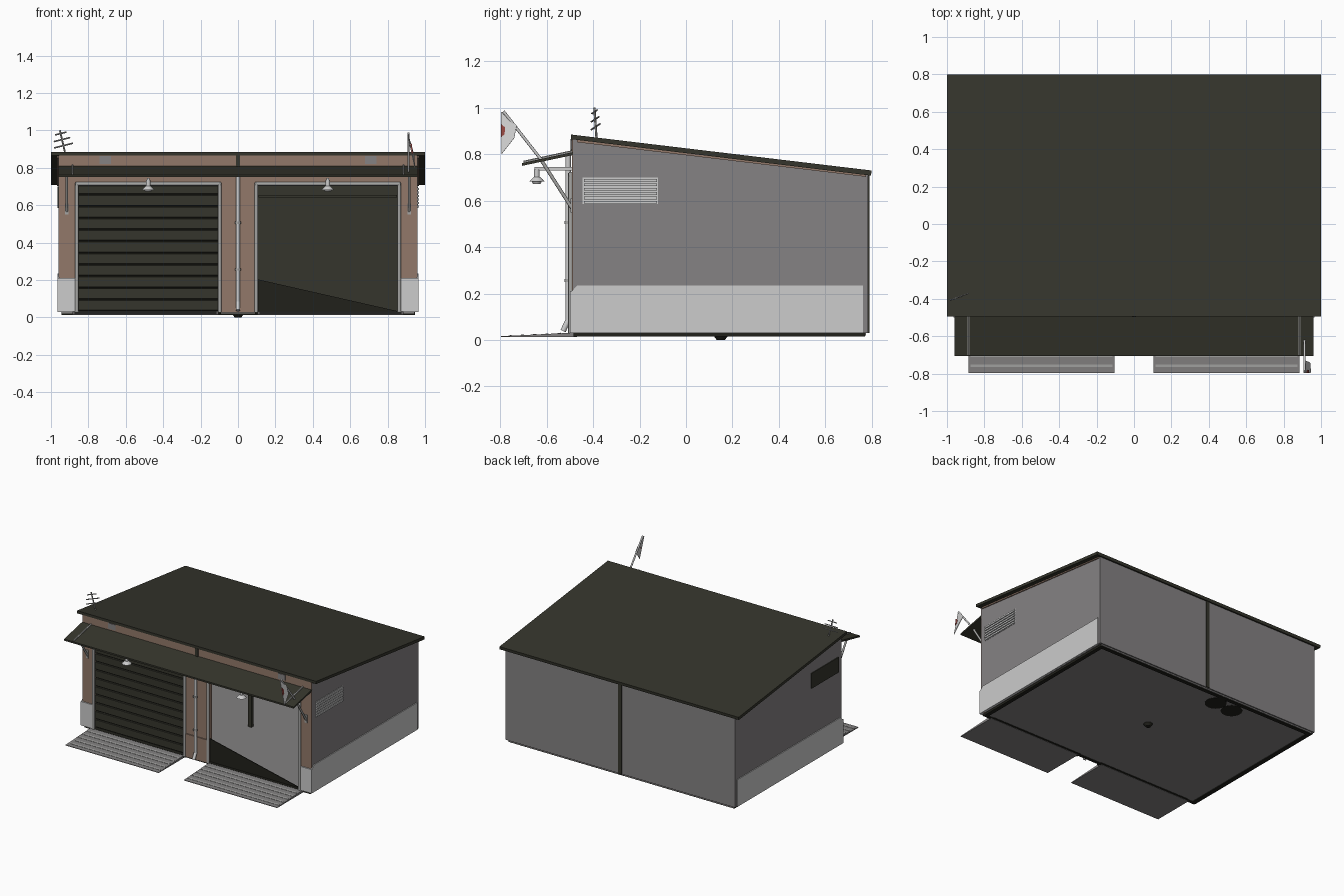
import bpy, bmesh, math
from mathutils import Vector

if "Cube" in bpy.data.objects:
    bpy.data.objects.remove(bpy.data.objects["Cube"])


def material(name, r, g, b):
    lin = lambda c: ((c / 255 + 0.055) / 1.055) ** 2.4 if c > 10 else c / 255 / 12.92
    m = bpy.data.materials.new(name)
    m.diffuse_color = (lin(r), lin(g), lin(b), 1)
    m.use_nodes = True
    m.node_tree.nodes["Principled BSDF"].inputs["Base Color"].default_value = m.diffuse_color
    return m


OLIVE = material("dark olive", 53, 53, 44)
BLACK = material("soot black", 33, 33, 27)
GREY = material("wall grey", 133, 130, 131)
CONCRETE = material("floor concrete", 130, 128, 128)
LIGHT = material("pale plaster", 204, 204, 204)
BROWN = material("brick brown", 146, 121, 106)
METAL = material("metal grey", 165, 165, 163)
RED = material("faded red", 150, 70, 65)


def finish(bm, name, mat):
    bmesh.ops.recalc_face_normals(bm, faces=bm.faces)
    me = bpy.data.meshes.new(name)
    bm.to_mesh(me)
    bm.free()
    me.materials.append(mat)
    ob = bpy.data.objects.new(name, me)
    bpy.context.collection.objects.link(ob)
    return ob


def box(name, x0, x1, y0, y1, z0, z1, mat):
    bm = bmesh.new()
    bmesh.ops.create_cube(bm, size=1)
    for v in bm.verts:
        v.co = ((x0 + x1) / 2 + v.co.x * (x1 - x0), (y0 + y1) / 2 + v.co.y * (y1 - y0),
                (z0 + z1) / 2 + v.co.z * (z1 - z0))
    return finish(bm, name, mat)


def prism(name, pts, x0, x1, mat):
    """Extrude a (y, z) profile along x."""
    bm = bmesh.new()
    f = bm.faces.new([bm.verts.new((x0, y, z)) for y, z in pts])
    r = bmesh.ops.extrude_face_region(bm, geom=[f])
    for v in r["geom"]:
        if isinstance(v, bmesh.types.BMVert):
            v.co.x = x1
    return finish(bm, name, mat)


def rod(name, a, b, r, mat, r2=None, n=10):
    a, b = Vector(a), Vector(b)
    d = b - a
    bm = bmesh.new()
    bmesh.ops.create_cone(bm, cap_ends=True, segments=n, radius1=r,
                          radius2=r if r2 is None else r2, depth=d.length)
    q = d.to_track_quat('Z', 'Y')
    for v in bm.verts:
        v.co = q @ v.co + (a + b) / 2
    ob = finish(bm, name, mat)
    for p in ob.data.polygons:
        p.use_smooth = len(p.vertices) == 4 and n > 6
    return ob


def roof_z(y):  # top of the sloping roof
    return 0.885 - (y + 0.495) * 0.155 / 1.295


# roof slab and brown soffit boards
prism("roof", [(-.495, .885), (.8, .73), (.797, .708), (-.495, .865)], -1, 1, OLIVE)
for s in (-1, 1):
    x = sorted((s * .93, s * .968))
    prism("soffit_board", [(-.47, roof_z(-.47) - .02), (.775, roof_z(.775) - .02),
                           (.775, roof_z(.775) - .03), (-.47, roof_z(-.47) - .03)], *x, BROWN)

# floor slab, base rim and drain
box("floor", -.94, .94, -.485, .775, .02, .03, CONCRETE)
for s in (-1, 1):
    box("base_rim_side", *sorted((s * .915, s * .945)), -.475, .772, .014, .032, BLACK)
box("base_rim_back", -.945, .945, .745, .772, .014, .032, BLACK)
box("base_rim_front", -.945, .945, -.485, -.465, .014, .032, BLACK)
rod("floor_drain", (0, .15, 0), (0, .15, .022), .018, BLACK, .034, 12)

# side walls, plinths and vents
for s in (-1, 1):
    x = sorted((s * .93, s * .96))
    prism("side_wall", [(-.487, .03), (.783, .03), (.783, roof_z(.783) - .02),
                        (-.487, roof_z(-.487) - .02)], *x, GREY)
    prism("side_plinth", [(-.495, .03), (.762, .03), (.762, .235), (-.468, .235), (-.495, .208)],
          *sorted((s * .95, s * .966)), LIGHT)
    box("front_plinth", *sorted((s * .868, s * .966)), -.5, -.47, .03, .21, LIGHT)
    # front outer pier and small air plate
    box("outer_pier", *sorted((s * .86, s * .958)), -.491, -.455, .03, .866, BROWN)
    box("air_plate", *sorted((s * .68, s * .74)), -.495, -.488, .82, .862, GREY)
box("left_vent_panel", -.966, -.955, -.445, -.12, .585, .70, OLIVE)
box("right_vent_back", .955, .962, -.445, -.12, .585, .70, LIGHT)
for i in range(6):
    z = .587 + i * .0188
    prism("vent_slat", [(-.44, z), (-.125, z), (-.125, z + .012), (-.44, z + .012)], .958, .969, LIGHT)

# back wall with outer seam strip and dark inner lining
box("back_wall", -.955, .955, .755, .784, .03, .712, GREY)
box("back_strip", -.014, .014, .78, .79, .03, .712, OLIVE)
box("back_lining", -.93, .93, .749, .756, .031, .71, OLIVE)

# front wall: centre pier, lintel and joint strip
box("centre_pier", -.1, .1, -.491, -.455, .03, .72, BROWN)
box("centre_plinth", -.092, .092, -.499, -.48, .025, .2, BROWN)
box("lintel", -.93, .93, -.491, -.455, .715, .866, BROWN)
box("joint_strip", -.012, .012, -.497, -.488, .80, .866, OLIVE)

# door frames
for s in (-1, 1):
    for xa in (.098, .862):
        rod("frame_post", (s * xa, -.497, .03), (s * xa, -.497, .72), .0105, METAL)
    rod("frame_head", (s * .09, -.497, .714), (s * .87, -.497, .714), .0105, METAL)
    box("door_sill", *sorted((s * .09, s * .87)), -.5, -.46, .018, .032, BLACK)

# closed left door made of slats
box("left_door", -.87, -.09, -.468, -.455, .03, .72, BLACK)
n = 11
for i in range(n):
    z0, h = .032, .685 / n
    z = z0 + i * h
    prism("door_slat", [(-.466, z + .004), (-.477, z + .007), (-.477, z + h - .003), (-.466, z + h)],
          -.862, -.1, OLIVE)

# open right door: stowed overhead panel and the sagging sheet at the threshold
box("stowed_door", .11, .85, -.44, .18, .64, .655, OLIVE)
bm = bmesh.new()
f = bm.faces.new([bm.verts.new(c) for c in ((.1, -.478, .03), (.87, -.478, .03), (.1, -.478, .205))])
r = bmesh.ops.extrude_face_region(bm, geom=[f])
for v in r["geom"]:
    if isinstance(v, bmesh.types.BMVert):
        v.co.y += .006
finish(bm, "torn_door_sheet", BLACK)

# interior post and tyre stacks
box("inner_post", -.014, .014, .14, .168, .03, roof_z(.16) - .02, OLIVE)
for x, y in ((-.17, .67), (-.32, .66)):
    for i in range(3):
        rod("tyre", (x, y, .018 + i * .046), (x, y, .06 + i * .046), .075, BLACK, n=20)

# entry ramps with raised treads
for s in (-1, 1):
    x = sorted((s * .105, s * .885))
    prism("ramp", [(-.797, .012), (-.47, .012), (-.47, .032), (-.797, .016)], *x, CONCRETE)
    for i in range(5):
        y = -.765 + i * .053
        z = .016 + (y + .797) * .016 / .327
        prism("ramp_tread", [(y, z - .002), (y + .014, z - .002), (y + .014, z + .003), (y, z + .002)],
              x[0] + .01, x[1] - .01, METAL)

# canopy with ribs and wall struts
prism("canopy", [(-.707, .762), (-.485, .81), (-.485, .797), (-.707, .75)], -.96, .96, OLIVE)
for s in (-1, 1):
    rod("canopy_rib", (s * .885, -.70, .766), (s * .885, -.487, .812), .006, METAL, n=6)
    rod("canopy_strut", (s * .915, -.49, .565), (s * .915, -.622, .772), .0075, METAL)
    box("strut_plate", *sorted((s * .905, s * .925)), -.497, -.488, .55, .61, METAL)

# lamps on arms
for s in (-1, 1):
    x = s * .48
    box("lamp_arm", x - .007, x + .007, -.652, -.49, .73, .745, LIGHT)
    rod("lamp_stem", (x, -.643, .735), (x, -.643, .70), .012, LIGHT)
    rod("lamp_shade", (x, -.643, .682), (x, -.643, .703), .034, LIGHT, .013, 16)
    rod("lamp_bulb", (x, -.643, .672), (x, -.643, .684), .016, LIGHT, .022, 12)

# rain pipe at the centre with a kicked-out foot
rod("rain_pipe", (0, -.508, .80), (0, -.508, .085), .012, LIGHT)
rod("rain_pipe_foot", (0, -.505, .09), (0, -.53, .038), .012, LIGHT)
for z in (.25, .5):
    rod("pipe_clip", (0, -.508, z), (0, -.508, z + .012), .016, METAL)

# flag pole rising through the canopy, with a pennant
rod("flag_pole", (.912, -.615, .765), (.912, -.787, .985), .0065, LIGHT)


def plate(name, pts, mat, t=.004):
    bm = bmesh.new()
    bm.faces.new([bm.verts.new(p) for p in pts])
    ob = finish(bm, name, mat)
    m = ob.modifiers.new("thickness", 'SOLIDIFY')
    m.thickness = t
    m.offset = 0


plate("pennant", [(.908, -.797, .982), (.915, -.73, .925), (.94, -.74, .87), (.945, -.795, .80)], LIGHT)
plate("pennant_mark", [(.925, -.797, .93), (.925, -.78, .915), (.931, -.782, .885), (.933, -.797, .875)],
      RED, .007)

# roof aerial with three cross bars
rod("aerial_mast", (-.92, -.385, .86), (-.952, -.395, 1.0), .005, METAL, n=6)
for t, w in ((.42, .05), (.65, .043), (.88, .03)):
    c = Vector((-.92, -.385, .86)).lerp(Vector((-.952, -.395, 1.0)), t)
    d = Vector((1, .38, .25)) * w
    rod("aerial_bar", c - d, c + d, .004, METAL, n=6)
